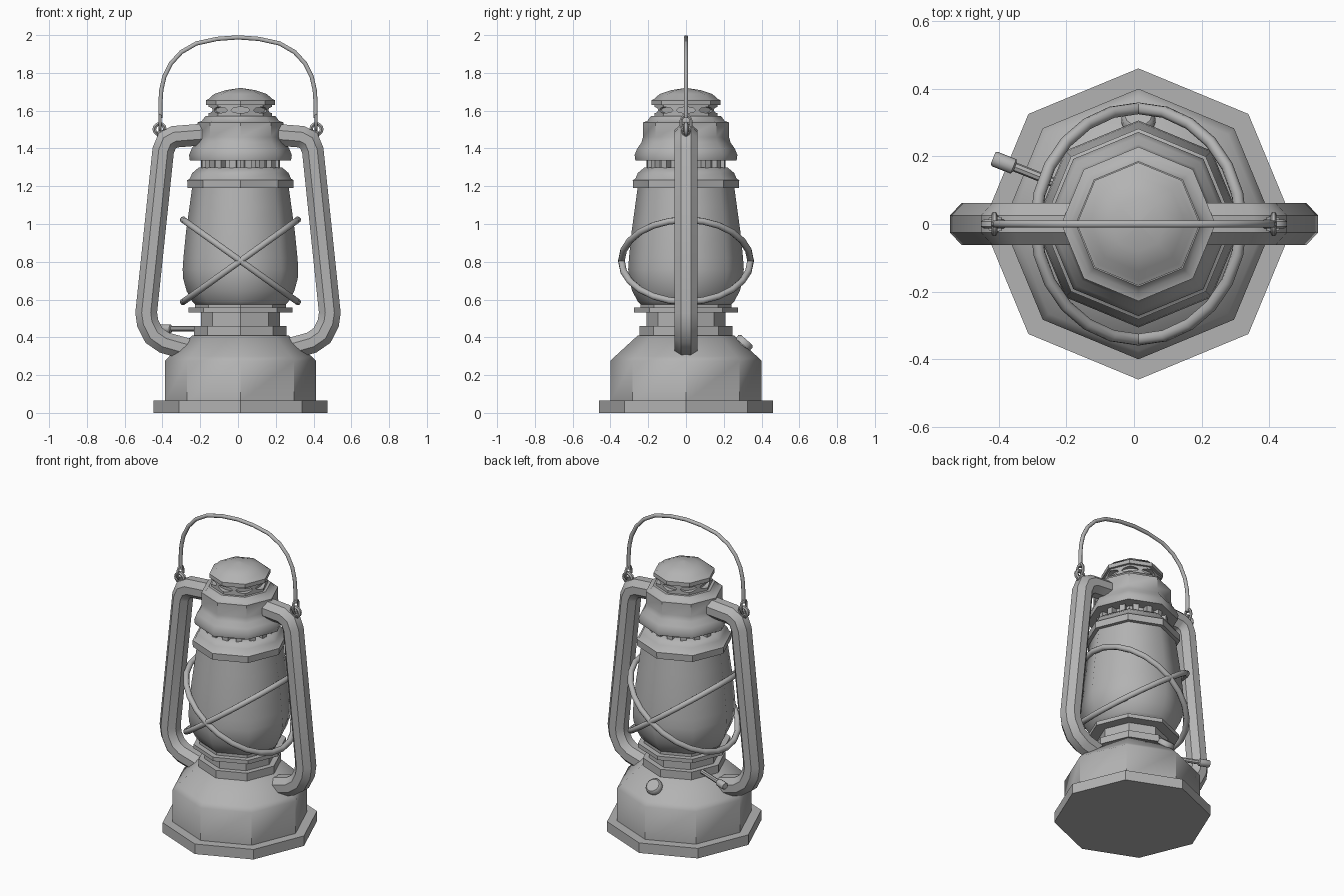
import bpy, bmesh, math
from mathutils import Vector, Matrix

if "Cube" in bpy.data.objects:
    bpy.data.objects.remove(bpy.data.objects["Cube"])

CX = 0.013  # body axis

metal = bpy.data.materials.new("grey_metal")
metal.diffuse_color = (0.45, 0.45, 0.45, 1)
metal.use_nodes = True
metal.node_tree.nodes["Principled BSDF"].inputs["Base Color"].default_value = metal.diffuse_color


def finish(name, bm, angle=44.9):
    bmesh.ops.recalc_face_normals(bm, faces=bm.faces)
    me = bpy.data.meshes.new(name)
    bm.to_mesh(me)
    bm.free()
    ob = bpy.data.objects.new(name, me)
    bpy.context.collection.objects.link(ob)
    me.materials.append(metal)
    if angle:
        bpy.ops.object.select_all(action='DESELECT')
        ob.select_set(True)
        bpy.context.view_layer.objects.active = ob
        bpy.ops.object.shade_smooth_by_angle(angle=math.radians(angle))
    return ob


def lathe(name, profile, sides=8, matrix=None, angle=44.9):
    """Closed turned solid from (radius, height) pairs."""
    bm = bmesh.new()
    rings = [[bm.verts.new((r * math.cos(math.tau * i / sides), r * math.sin(math.tau * i / sides), z))
              for i in range(sides)] for r, z in profile]
    for a, b in zip(rings, rings[1:]):
        for i in range(sides):
            j = (i + 1) % sides
            bm.faces.new((a[i], a[j], b[j], b[i]))
    bm.faces.new(rings[0][::-1])
    bm.faces.new(rings[-1])
    bm.transform(matrix or Matrix.Translation((CX, 0, 0)))
    return finish(name, bm, angle)


def tube(name, points, across, along, normal, sides=8, closed=False, angle=50):
    """Sweep an ellipse on a planar path; `along` is its half size along the plane normal."""
    pts, nrm = [Vector(p) for p in points], Vector(normal).normalized()
    n, bm, rings = len(pts), bmesh.new(), []
    for k, p in enumerate(pts):
        a = pts[(k - 1) % n] if closed or k else p
        b = pts[(k + 1) % n] if closed or k < n - 1 else p
        d1, d2 = (p - a).normalized(), (b - p).normalized()
        t = (d1 + d2).normalized()
        miter = 1 / max(0.7, t.dot(d2 if d2.length else d1))
        side = nrm.cross(t) * across * miter
        rings.append([bm.verts.new(p + side * math.cos(w) + nrm * along * math.sin(w))
                      for w in (math.tau * (i + 0.5) / sides for i in range(sides))])
    for k in range(n if closed else n - 1):
        a, b = rings[k], rings[(k + 1) % n]
        for i in range(sides):
            j = (i + 1) % sides
            bm.faces.new((a[i], a[j], b[j], b[i]))
    if not closed:
        bm.faces.new(rings[0][::-1])
        bm.faces.new(rings[-1])
    return finish(name, bm, angle)


def aimed(origin, direction):
    return Matrix.Translation(origin) @ Vector(direction).to_track_quat('Z', 'Y').to_matrix().to_4x4()


# Fuel tank, burner collar and plate
lathe("base_rim", [(0.46, 0), (0.46, 0.065), (0.38, 0.065)])
lathe("fuel_tank", [(0.40, 0.06), (0.40, 0.275), (0.375, 0.30), (0.255, 0.41), (0.2, 0.41)])
lathe("burner_collar", [(0.245, 0.40), (0.245, 0.46), (0.21, 0.46), (0.21, 0.54)])
lathe("burner_plate", [(0.275, 0.532), (0.275, 0.557), (0.24, 0.557), (0.24, 0.575)])

# Globe
lathe("globe", [(0.225, 0.56), (0.255, 0.59), (0.285, 0.645), (0.303, 0.71), (0.306, 0.76),
                (0.302, 0.82), (0.288, 0.96), (0.27, 1.09), (0.255, 1.20)], angle=60)

# Chimney hood stack
lathe("globe_cap", [(0.24, 1.19), (0.28, 1.19), (0.282, 1.232), (0.268, 1.24), (0.255, 1.27),
                    (0.222, 1.298), (0.18, 1.298)])
lathe("chimney_core", [(0.185, 1.29), (0.185, 1.345)])
lathe("hood", [(0.18, 1.337), (0.268, 1.337), (0.272, 1.365), (0.258, 1.40), (0.236, 1.43),
               (0.228, 1.46), (0.228, 1.538), (0.205, 1.545), (0.185, 1.572), (0.12, 1.572)])
lathe("cap", [(0.14, 1.628), (0.182, 1.63), (0.182, 1.655), (0.168, 1.662), (0.14, 1.688),
              (0.08, 1.708), (0.005, 1.72)])

# Small posts under the hood
bm = bmesh.new()
for k in range(16):
    m = (Matrix.Translation((CX, 0, 1.318)) @ Matrix.Rotation(math.tau * (k + 0.5) / 16, 4, 'Z')
         @ Matrix.Translation((0.19, 0, 0)) @ Matrix.Diagonal((0.04, 0.035, 0.045, 1)))
    bmesh.ops.create_cube(bm, size=1, matrix=m)
finish("hood_posts", bm, 0)

# Vent band with oval holes
band = lathe("vent_band", [(0.168, 1.565), (0.168, 1.635)])
bm = bmesh.new()
for k in range(8):
    m = (Matrix.Translation((CX, 0, 1.603)) @ Matrix.Rotation(math.tau * k / 8, 4, 'Z')
         @ Matrix.Translation((0.17, 0, 0)) @ Matrix.Rotation(math.pi / 2, 4, 'Y')
         @ Matrix.Diagonal((0.016, 0.05, 1, 1)))
    bmesh.ops.create_cone(bm, cap_ends=True, segments=10, radius1=1, radius2=1, depth=0.07, matrix=m)
cutter = finish("vent_cutter", bm, 0)
cutter.hide_render = True
cutter.hide_set(True)
cut = band.modifiers.new("holes", 'BOOLEAN')
cut.object = cutter
cut.solver = 'EXACT'

# Side arms with wire ears
ARM = [(0.17, 1.475), (0.335, 1.462), (0.375, 1.44), (0.396, 1.39), (0.486, 0.53),
       (0.478, 0.475), (0.445, 0.41), (0.39, 0.372), (0.27, 0.338)]
for s, label in ((-1, "left"), (1, "right")):
    tube(label + "_arm", [(s * x, 0, z) for x, z in ARM], 0.062, 0.067, (0, 1, 0), angle=40)
    lathe(label + "_ear", [(0.026, -0.02), (0.026, 0.02)], 8,
          aimed((s * 0.405, 0, 1.475), (s * 0.3, 0, 1)))
    circle = [math.tau * i / 12 for i in range(12)]
    tube(label + "_eyelet", [(s * 0.415 + 0.028 * math.cos(a), 0, 1.502 + 0.028 * math.sin(a))
                             for a in circle], 0.011, 0.014, (0, 1, 0), 6, True)
    tube(label + "_bail_hook", [(s * 0.413, 0.028 * math.cos(a), 1.535 + 0.042 * math.sin(a))
                                for a in circle], 0.009, 0.009, (1, 0, 0), 6, True)

# Carrying bail
HALF = [(0.411, 1.56), (0.411, 1.64), (0.406, 1.71), (0.39, 1.78), (0.355, 1.85), (0.30, 1.91),
        (0.22, 1.956), (0.11, 1.98)]
path = [(-x, 0, z) for x, z in HALF] + [(0, 0, 1.988)] + [(x, 0, z) for x, z in reversed(HALF)]
tube("bail", path, 0.012, 0.012, (0, 1, 0))

# Crossed guard wires around the globe
for s, label in ((-1, "falling"), (1, "rising")):
    ring = [(CX + 0.303 * math.cos(a), 0.342 * math.sin(a), 0.805 + s * 0.217 * math.cos(a))
            for a in (math.tau * i / 24 for i in range(24))]
    tube(label + "_guard_wire", ring, 0.018, 0.018, (-s * 0.217, 0, 0.303), 8, True)

# Filler cap on the tank's rear slope
lathe("filler_cap", [(0.035, -0.04), (0.035, 0.022), (0.05, 0.022), (0.05, 0.045), (0.04, 0.055)], 12,
      aimed((CX, 0.285, 0.345), (0, 0.66, 0.75)))

# Wick adjuster
aim = aimed((-0.18, 0.10, 0.445), (-0.93, 0.37, 0))
lathe("wick_rod", [(0.014, 0), (0.014, 0.2)], 8, aim)
lathe("wick_knob", [(0.014, 0.185), (0.023, 0.19), (0.023, 0.25), (0.018, 0.255)], 10, aim)
